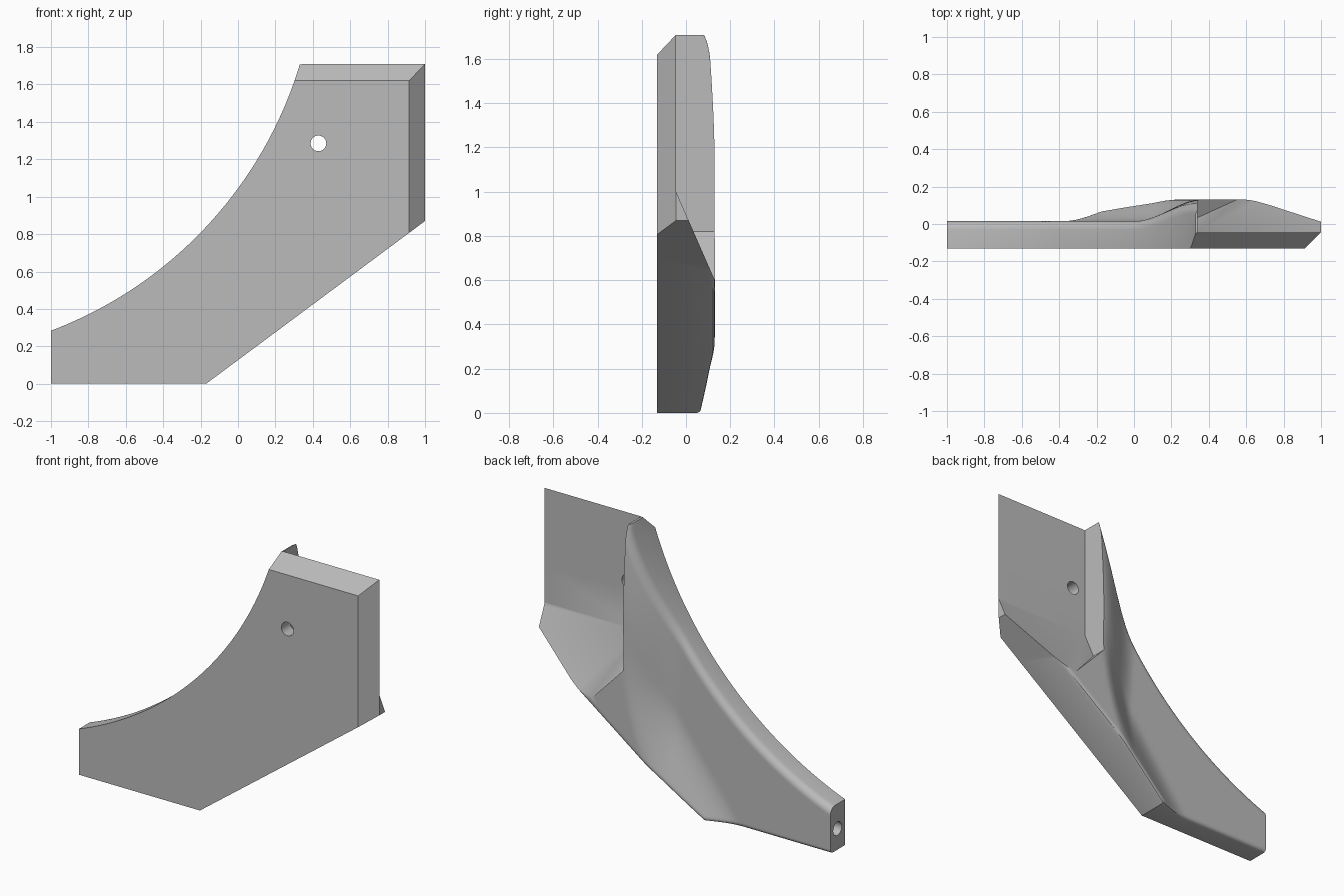
import bpy, bmesh, math
from mathutils import Vector

cube = bpy.data.objects.get("Cube")
if cube:
    bpy.data.objects.remove(cube, do_unlink=True)

FRONT, TOP = -0.13, 1.71
CX, CZ, R = -1.78, 2.346, 2.205      # circle of the concave edge
ARC_END = 0.33

grey = bpy.data.materials.new("plain grey")
grey.use_nodes = True
colour = (0.5, 0.5, 0.5, 1)
grey.diffuse_color = colour
grey.node_tree.nodes["Principled BSDF"].inputs["Base Color"].default_value = colour


def lower(x):
    return max(0, (x + 0.17) * 0.87 / 1.17)


def upper(x):
    if x > ARC_END:
        return TOP
    return min(TOP, CZ - math.sqrt(R * R - (x - CX) ** 2))


def fillet(d, r):
    d = min(max(d, 0), r)
    return r - math.sqrt(r * r - (r - d) ** 2)


def back(x, z):
    """Back surface: thin foot, smooth valley, raised body, rounded rims."""
    d1 = max(0, 0.803 * (x + 0.4) - 0.596 * z)
    d2 = max(0, 0.998 * x + 0.065 * (z - 1.04))
    t = min(1, math.hypot(d1, d2) / 0.36)
    t = t * t * (3 - 2 * t)
    arc = max(0, math.hypot(x - CX, z - CZ) - R)
    low = (z - lower(x)) * (1 if x < -0.17 else 0.8)
    crown = 0.03 * t * max(0, 1 - arc / 0.25) ** 2
    return 0.015 + 0.115 * t - crown - fillet(arc, 0.045) - fillet(low, 0.025)


def finish(name, bm):
    bmesh.ops.recalc_face_normals(bm, faces=bm.faces)
    mesh = bpy.data.meshes.new(name)
    bm.to_mesh(mesh)
    bm.free()
    ob = bpy.data.objects.new(name, mesh)
    bpy.context.collection.objects.link(ob)
    mesh.materials.append(grey)
    return ob


def prism(name, points, axis, lo, hi, cut=None):
    """Extrude a 2D profile along an axis; optionally slice it by a plane."""
    bm = bmesh.new()

    def place(p, h):
        v = list(p)
        v.insert(axis, h)
        return bm.verts.new(v)
    a = [place(p, lo) for p in points]
    b = [place(p, hi) for p in points]
    bm.faces.new(a)
    bm.faces.new(b)
    for i in range(len(a)):
        j = (i + 1) % len(a)
        bm.faces.new((a[i], a[j], b[j], b[i]))
    if cut:
        bmesh.ops.bisect_plane(bm, geom=bm.verts[:] + bm.edges[:] + bm.faces[:],
                               plane_co=cut[0], plane_no=cut[1], clear_outer=True)
        bmesh.ops.holes_fill(bm, edges=[e for e in bm.edges if e.is_boundary])
    ob = finish(name, bm)
    ob.hide_render = True
    return ob


def circle(u, v, r, n=32):
    return [(u + r * math.cos(2 * math.pi * i / n), v + r * math.sin(2 * math.pi * i / n))
            for i in range(n)]


# Body: columns in x, rows bunched towards the rounded rims
xs = [-1 + 0.83 * i / 50 for i in range(50)]
xs += [-0.17 + (ARC_END + 0.17) * i / 50 for i in range(51)]
xs += [ARC_END + 0.67 * (i / 12) ** 1.5 for i in range(1, 13)]
ROWS = 48
bm = bmesh.new()
grid = []
for x in xs:
    a, b = lower(x), upper(x)
    column = []
    for j in range(ROWS + 1):
        s = j / ROWS
        f = 0.3 * s + 0.7 * (1 - math.cos(math.pi * s)) / 2
        z = a + (b - a) * f
        column.append(bm.verts.new((x, back(x, z), z)))
    grid.append(column)
for c, d in zip(grid, grid[1:]):
    for j in range(ROWS):
        bm.faces.new((c[j], d[j], d[j + 1], c[j + 1]))
rim = [c[0] for c in grid] + grid[-1][1:-1] + [c[-1] for c in reversed(grid)] + grid[0][-2:0:-1]
front = [bm.verts.new((v.co.x, FRONT, v.co.z)) for v in rim]
bm.faces.new(front)
for i in range(len(rim)):
    j = (i + 1) % len(rim)
    bm.faces.new((rim[i], rim[j], front[j], front[i]))
body = finish("bracket_body", bm)

# Cutters: rear recess with sloped floor, front chamfers, bolt holes
cutters = [
    prism("recess_cutter",
          [(-0.045, 1.9), (-0.045, 1.0), (0.2175, 0.4), (0.4, 0.4), (0.4, 1.9)], 0, 0.34, 1.3,
          (Vector((0.34, 0, 0.82)), Vector((-0.22, 0, -0.21)))),
    prism("top_chamfer_cutter", [(-0.215, 1.53), (0.04, 1.8), (-0.3, 1.8)], 0, -0.5, 1.3),
    prism("side_chamfer_cutter", [(0.83, -0.215), (1.085, 0.04), (1.2, -0.3)], 2, 0.3, 2.0),
    prism("plate_hole_cutter", circle(0.43, 1.285, 0.042), 1, -0.4, 0.4),
    prism("foot_hole_cutter", circle(-0.055, 0.13, 0.042), 0, -1.2, -0.65),
]
bpy.context.view_layer.objects.active = body
body.select_set(True)
for cutter in cutters:
    mod = body.modifiers.new(cutter.name, 'BOOLEAN')
    mod.operation, mod.solver, mod.object = 'DIFFERENCE', 'EXACT', cutter
    bpy.ops.object.modifier_apply(modifier=mod.name)
for cutter in cutters:
    bpy.data.objects.remove(cutter, do_unlink=True)

bpy.ops.object.shade_smooth_by_angle(angle=math.radians(30))
